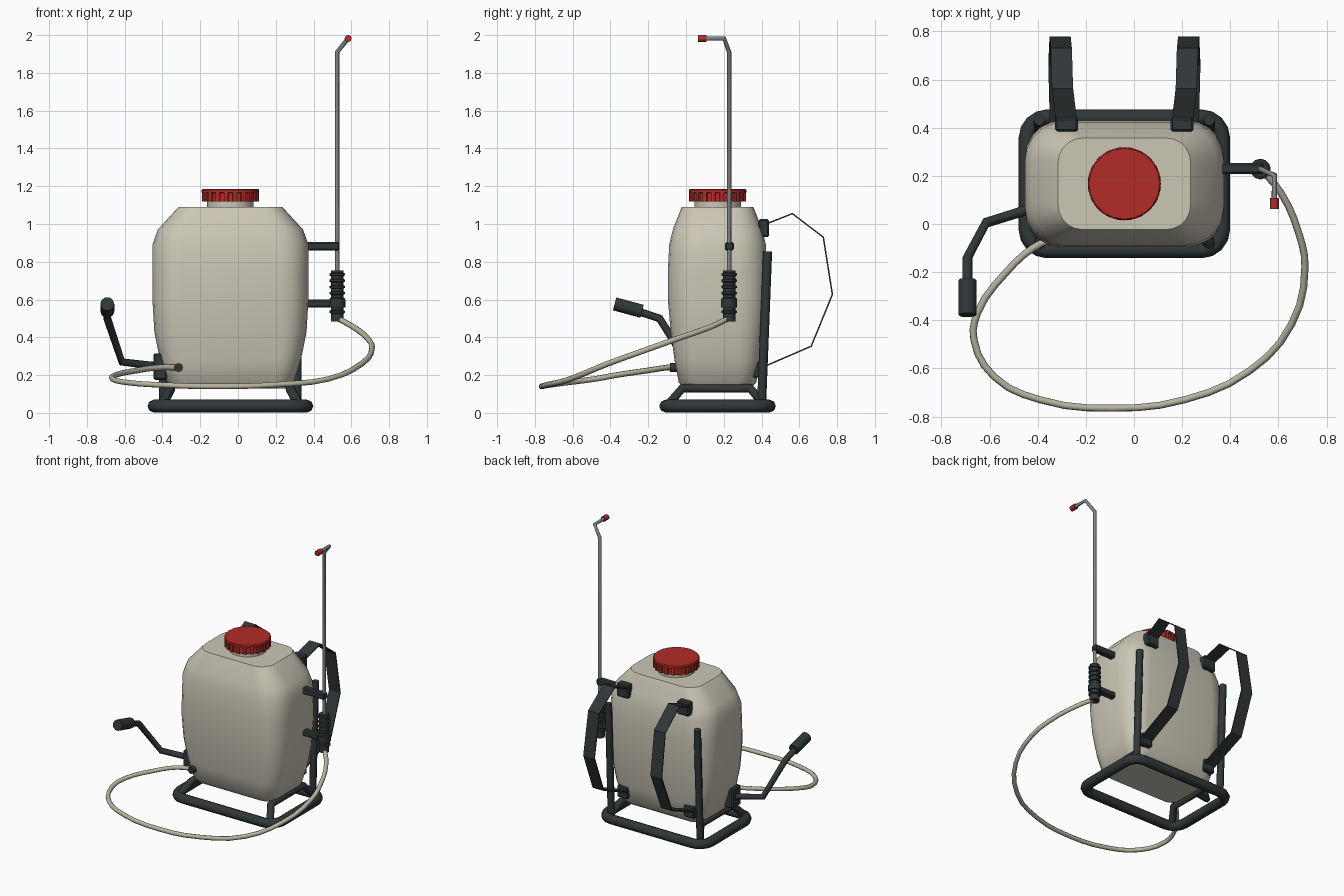
import bpy, bmesh, math
from mathutils import Vector

if "Cube" in bpy.data.objects:
    bpy.data.objects.remove(bpy.data.objects["Cube"])

CX, CY = -0.04, 0.167   # tank centre


def material(name, r, g, b):
    m = bpy.data.materials.new(name)
    m.diffuse_color = (r, g, b, 1)
    m.use_nodes = True
    m.node_tree.nodes["Principled BSDF"].inputs["Base Color"].default_value = m.diffuse_color
    return m


CREAM = material("cream_plastic", 0.60, 0.57, 0.47)
HOSE = material("hose_rubber", 0.48, 0.46, 0.36)
RED = material("red_plastic", 0.45, 0.025, 0.02)
DARK = material("dark_plastic", 0.03, 0.038, 0.04)
STEEL = material("steel", 0.22, 0.24, 0.24)


def finish(ob, mat, angle=40):
    ob.data.materials.append(mat)
    bpy.ops.object.select_all(action='DESELECT')
    ob.select_set(True)
    bpy.context.view_layer.objects.active = ob
    if ob.type == 'CURVE':
        bpy.ops.object.convert(target='MESH')
    if angle:
        bpy.ops.object.shade_smooth_by_angle(angle=math.radians(angle))
    return bpy.context.object


def from_bmesh(name, bm, mat, angle=40):
    bmesh.ops.recalc_face_normals(bm, faces=bm.faces)
    me = bpy.data.meshes.new(name)
    bm.to_mesh(me)
    bm.free()
    ob = bpy.data.objects.new(name, me)
    bpy.context.collection.objects.link(ob)
    return finish(ob, mat, angle)


def tube(name, pts, radius, mat, cyclic=False, res=2, smooth=False):
    cu = bpy.data.curves.new(name, 'CURVE')
    cu.dimensions = '3D'
    cu.bevel_depth, cu.bevel_resolution, cu.use_fill_caps = radius, res, True
    if smooth:
        sp = cu.splines.new('BEZIER')
        sp.bezier_points.add(len(pts) - 1)
        for bp, p in zip(sp.bezier_points, pts):
            bp.co = p
            bp.handle_left_type = bp.handle_right_type = 'AUTO'
        sp.resolution_u = 3
    else:
        sp = cu.splines.new('POLY')
        sp.points.add(len(pts) - 1)
        for sp_pt, p in zip(sp.points, pts):
            sp_pt.co = (*p, 1)
        sp.use_cyclic_u = cyclic
    ob = bpy.data.objects.new(name, cu)
    bpy.context.collection.objects.link(ob)
    return finish(ob, mat, 50)


def box(name, centre, size, mat, bevel=0.008):
    bm = bmesh.new()
    bmesh.ops.create_cube(bm, size=1)
    for v in bm.verts:
        v.co = Vector(v.co[i] * size[i] + centre[i] for i in range(3))
    bmesh.ops.bevel(bm, geom=bm.edges[:], offset=bevel, segments=1, affect='EDGES')
    return from_bmesh(name, bm, mat, 0)


def loft(name, rings, mat, angle=40):
    bm = bmesh.new()
    loops = [[bm.verts.new(p) for p in ring] for ring in rings]
    n = len(loops[0])
    for a, b in zip(loops, loops[1:]):
        for i in range(n):
            j = (i + 1) % n
            bm.faces.new((a[i], a[j], b[j], b[i]))
    bm.faces.new(loops[0][::-1])
    bm.faces.new(loops[-1])
    return from_bmesh(name, bm, mat, angle)


def rounded_rect(hx, hy, r, z, seg=5):
    pts = []
    for k, (sx, sy) in enumerate([(1, 1), (-1, 1), (-1, -1), (1, -1)]):
        for i in range(seg + 1):
            a = math.pi / 2 * (k + i / seg)
            pts.append((CX + sx * (hx - r) + r * math.cos(a),
                        CY + sy * (hy - r) + r * math.sin(a), z))
    return pts


def lathe(name, x, y, profile, mat, n=20, angle=40):
    rings = [[(x + r * math.cos(2 * math.pi * i / n), y + r * math.sin(2 * math.pi * i / n), z)
              for i in range(n)] for r, z in profile]
    return loft(name, rings, mat, angle)


# Tank body
sections = [(.13, .305, .175, .08), (.16, .335, .205, .10), (.28, .373, .228, .12),
            (.43, .403, .248, .14), (.60, .413, .263, .15), (.75, .413, .263, .155),
            (.89, .413, .256, .16), (.97, .385, .237, .15), (1.09, .275, .19, .10)]
loft("tank", [rounded_rect(hx, hy, r, z) for z, hx, hy, r in sections], CREAM)

# Filler neck and ribbed cap
lathe("filler_neck", CX, CY, [(.123, 1.08), (.123, 1.13)], CREAM)
lathe("cap", CX, CY, [(.143, 1.12), (.143, 1.165), (.152, 1.168), (.152, 1.18), (.147, 1.186)], RED, 20, 30)
bm = bmesh.new()
for i in range(20):
    a = 2 * math.pi * (i + .5) / 20
    u, w = Vector((math.cos(a), math.sin(a), 0)), Vector((-math.sin(a), math.cos(a), 0))
    for v in bmesh.ops.create_cube(bm, size=1)['verts']:
        x, y, z = v.co
        v.co = Vector((CX, CY, 1.145)) + u * (.143 + x * .018) + w * y * .022 + Vector((0, 0, z * .05))
from_bmesh("cap_ribs", bm, RED, 0)

# Base frame, rear posts and side cradle bars
tube("base_frame", rounded_rect(.405, .275, .085, .036, 4), .034, DARK, cyclic=True)
for s, side in ((-1, "left"), (1, "right")):
    px = CX + s * .353
    tube(f"{side}_rear_post", [(px, .40, .04), (px, .432, .855)], .024, DARK)
    tube(f"{side}_cradle_bar", [(CX + s * .365, -.10, .036), (CX + s * .315, -.02, .13),
                                (CX + s * .315, .34, .13), (CX + s * .365, .42, .036)], .025, DARK)

    # Shoulder strap with its upper and lower anchors
    xu, xl = CX + s * .24, CX + s * .265
    box(f"{side}_upper_strap_anchor", (xu, .412, .978), (.095, .055, .095), DARK)
    box(f"{side}_lower_strap_anchor", (xl, .378, .23), (.085, .055, .085), DARK)
    path = [(.425, 1.0), (.563, 1.055), (.727, .93), (.775, .627), (.663, .353), (.39, .235)]
    bm = bmesh.new()
    rows = []
    for i, (y, z) in enumerate(path):
        x = xu + (xl - xu) * i / 5 + s * .012 * (0 < i < 5)
        rows.append([bm.verts.new((x + d, y, z)) for d in (-.044, .044)])
    for a, b in zip(rows, rows[1:]):
        bm.faces.new((a[0], a[1], b[1], b[0]))
    strap = from_bmesh(f"{side}_shoulder_strap", bm, DARK, 0)
    mod = strap.modifiers.new("thickness", 'SOLIDIFY')
    mod.thickness, mod.offset = .008, 0

# Pump lever with bracket and grip
box("pump_bracket", (-.412, .06, .245), (.07, .10, .14), DARK)
tube("pump_lever", [(-.40, .07, .245), (-.455, .055, .25), (-.615, .005, .27),
                    (-.692, -.14, .50), (-.692, -.26, .54)], .021, DARK)
tube("lever_grip", [(-.692, -.233, .538), (-.692, -.378, .577)], .037, DARK, res=3)

# Hose and tank outlet
tube("hose_outlet", [(-.315, -.02, .24), (-.315, -.085, .24)], .024, DARK)
tube("hose", [(-.315, -.05, .24), (-.42, -.10, .24), (-.53, -.20, .225), (-.65, -.37, .20),
              (-.665, -.48, .18), (-.58, -.635, .16), (-.39, -.73, .147), (-.09, -.765, .14),
              (.21, -.73, .15), (.48, -.61, .18), (.655, -.415, .26), (.71, -.18, .345),
              (.685, -.04, .395), (.61, .13, .455), (.53, .225, .50)], .015, HOSE, smooth=True)

# Wand handle with grip rings
WX, WY = .525, .228
lathe("wand_handle", WX, WY, [(.033, .485), (.033, .755)], DARK, 12)
for i in range(7):
    z = .535 + i * .033
    lathe(f"grip_ring_{i + 1}", WX, WY, [(.033, z - .009), (.041, z - .005), (.041, z + .005), (.033, z + .009)], DARK, 12)

# Wand tube and nozzle
tube("wand", [(WX, WY, .74), (WX, WY, 1.91), (.583, .203, 1.982), (.583, .10, 1.982)], .012, STEEL)
tube("nozzle", [(.583, .108, 1.982), (.583, .063, 1.982)], .019, RED)

# Clips holding the wand to the tank
box("upper_wand_clip", (.445, .23, .882), (.185, .046, .046), DARK)
box("lower_wand_clip", (.445, .23, .58), (.185, .046, .042), DARK)
lathe("lower_clip_ring", WX, WY, [(.043, .559), (.043, .601)], DARK, 12)
